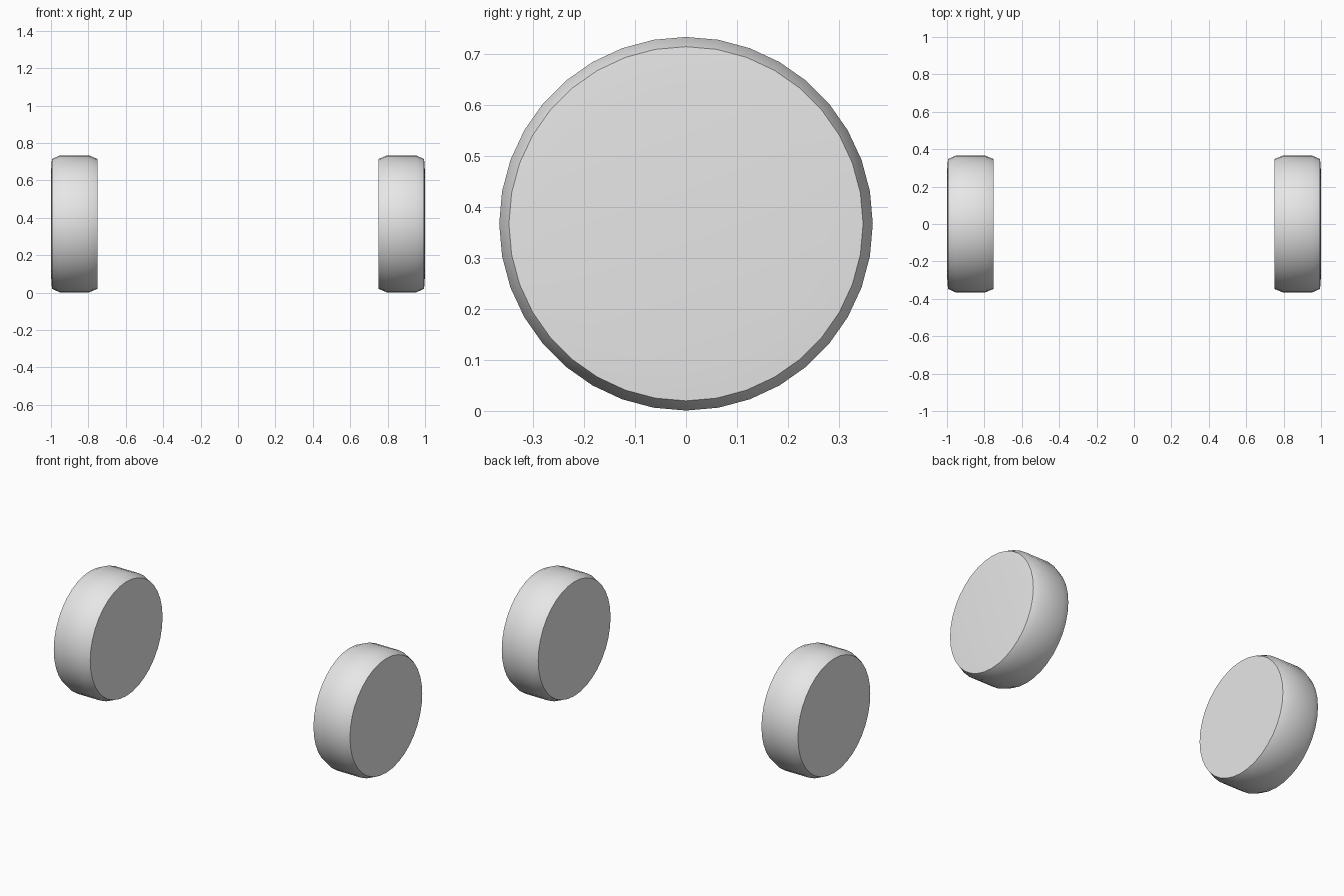
import bpy
import bmesh
from math import cos, sin, tau

cube = bpy.data.objects.get("Cube")
if cube:
    bpy.data.objects.remove(cube, do_unlink=True)

SEGMENTS = 36
CENTRE_Z = 0.367

# Wheel profile from inner face to outer face: (distance from centre plane, radius)
PROFILE = [(0.75, 0.347), (0.796, 0.366), (0.953, 0.366), (0.995, 0.347), (1.0, 0.273)]

grey = bpy.data.materials.new("light_grey")
grey.use_nodes = True
colour = (0.8, 0.8, 0.8, 1)
grey.diffuse_color = colour
grey.node_tree.nodes["Principled BSDF"].inputs["Base Color"].default_value = colour


def make_wheel(name, side):
    bm = bmesh.new()
    rings = []
    for x, radius in PROFILE:
        angles = [tau * i / SEGMENTS for i in range(SEGMENTS)]
        rings.append([bm.verts.new((side * x, radius * cos(a), radius * sin(a))) for a in angles])

    # Tread, chamfers and shallow outer rim
    for low, high in zip(rings, rings[1:]):
        for i in range(SEGMENTS):
            j = (i + 1) % SEGMENTS
            bm.faces.new((low[i], low[j], high[j], high[i]))

    # Inner and outer discs
    bm.faces.new(rings[0])
    bm.faces.new(rings[-1])
    bmesh.ops.recalc_face_normals(bm, faces=bm.faces[:])

    mesh = bpy.data.meshes.new(name)
    bm.to_mesh(mesh)
    bm.free()
    mesh.materials.append(grey)
    wheel = bpy.data.objects.new(name, mesh)
    wheel.location.z = CENTRE_Z
    bpy.context.collection.objects.link(wheel)

    # Smooth tread with crisp face edges
    bpy.ops.object.select_all(action="DESELECT")
    wheel.select_set(True)
    bpy.context.view_layer.objects.active = wheel
    bpy.ops.object.shade_smooth_by_angle(angle=0.6)


make_wheel("left_wheel", 1)
make_wheel("right_wheel", -1)
